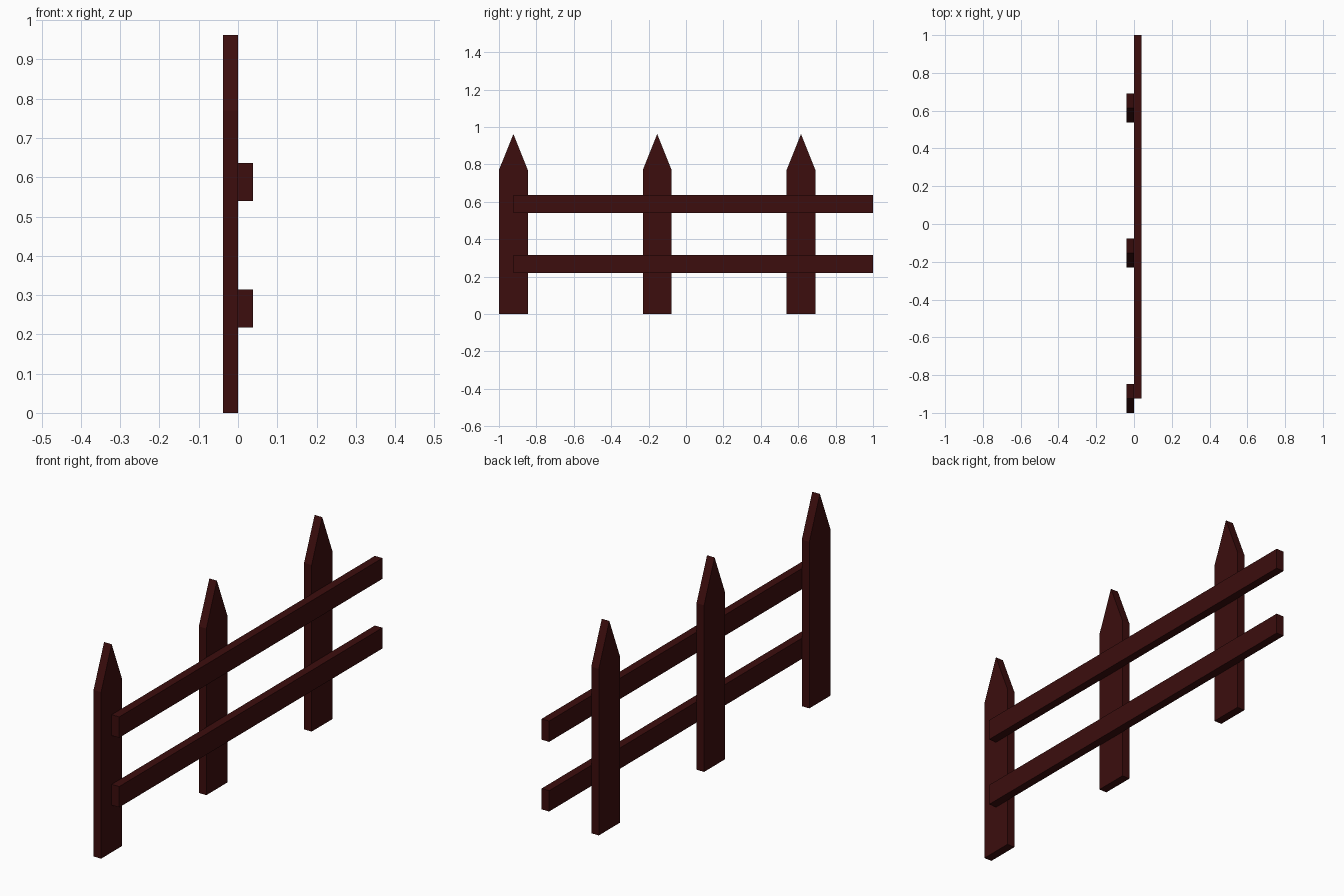
import bpy
import bmesh

cube = bpy.data.objects.get("Cube")
if cube:
    bpy.data.objects.remove(cube, do_unlink=True)

# Dark red-brown painted wood
wood = bpy.data.materials.new("dark_red_wood")
wood.use_nodes = True
color = (0.045, 0.004, 0.004, 1)
wood.diffuse_color = color
wood.node_tree.nodes["Principled BSDF"].inputs["Base Color"].default_value = color

THICK = 0.0385


def board(name, outline, x0):
    """Extrude a (y, z) outline along x by the board thickness."""
    bm = bmesh.new()
    face = bm.faces.new([bm.verts.new((x0, y, z)) for y, z in outline])
    side = bmesh.ops.extrude_face_region(bm, geom=[face])
    verts = [v for v in side["geom"] if isinstance(v, bmesh.types.BMVert)]
    bmesh.ops.translate(bm, verts=verts, vec=(THICK, 0, 0))
    bmesh.ops.recalc_face_normals(bm, faces=bm.faces)
    mesh = bpy.data.meshes.new(name)
    bm.to_mesh(mesh)
    bm.free()
    mesh.materials.append(wood)
    obj = bpy.data.objects.new(name, mesh)
    bpy.context.collection.objects.link(obj)


# Pointed pickets
HALF, SHOULDER, TIP = 0.077, 0.77, 0.962
for i, place in enumerate(("front", "middle", "back")):
    y = -0.923 + i * 0.769
    board(place + "_picket",
          [(y - HALF, 0), (y + HALF, 0), (y + HALF, SHOULDER),
           (y, TIP), (y - HALF, SHOULDER)], -THICK)

# Horizontal rails fixed to the left faces of the pickets
for name, z in (("lower_rail", 0.218), ("upper_rail", 0.54)):
    top = z + 0.096
    board(name, [(-0.923, z), (1, z), (1, top), (-0.923, top)], 0)
